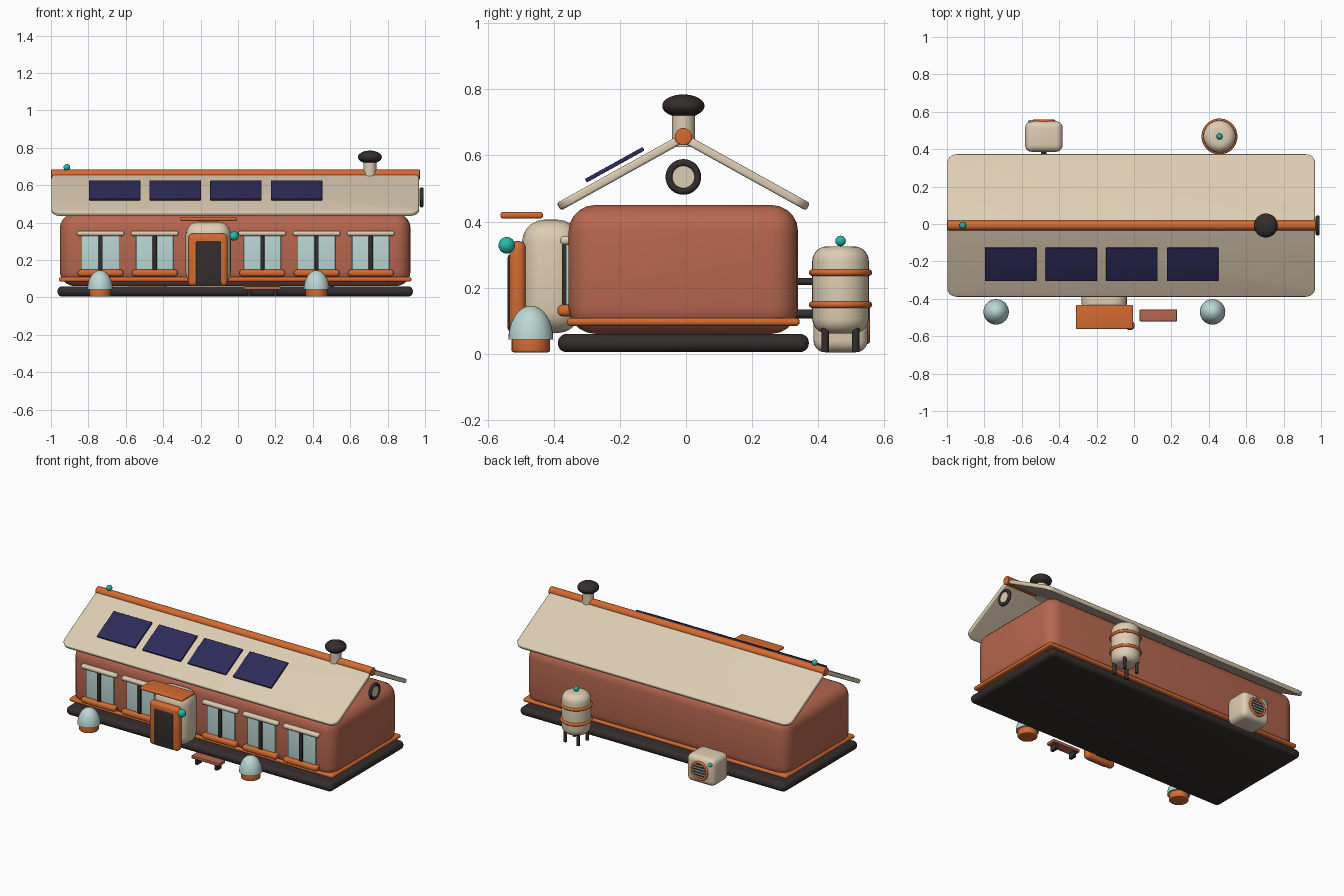
import bpy, bmesh
from math import radians, pi, cos, sin
from mathutils import Matrix, Vector

if "Cube" in bpy.data.objects:
    bpy.data.objects.remove(bpy.data.objects["Cube"], do_unlink=True)


def material(name, rgb):
    m = bpy.data.materials.new(name)
    m.use_nodes = True
    m.diffuse_color = (*rgb, 1)
    m.node_tree.nodes["Principled BSDF"].inputs["Base Color"].default_value = (*rgb, 1)
    return m


CREAM = material("cream", (0.73, 0.61, 0.45))
BRICK = material("brick", (0.47, 0.135, 0.078))
ORANGE = material("orange", (0.66, 0.145, 0.03))
DARK = material("charcoal", (0.035, 0.026, 0.026))
NAVY = material("navy", (0.027, 0.025, 0.1))
GLASS = material("pale_glass", (0.5, 0.68, 0.66))
TEAL = material("teal", (0.02, 0.48, 0.4))
TURN = {"x": Matrix.Rotation(pi / 2, 4, "Y"), "y": Matrix.Rotation(pi / 2, 4, "X"), "z": Matrix()}


def finish(name, bm, mat, pos, rot=Matrix()):
    bmesh.ops.recalc_face_normals(bm, faces=bm.faces)
    mesh = bpy.data.meshes.new(name)
    bm.to_mesh(mesh)
    bm.free()
    mesh.materials.append(mat)
    ob = bpy.data.objects.new(name, mesh)
    ob.matrix_world = Matrix.Translation(Vector(pos)) @ rot
    bpy.context.collection.objects.link(ob)
    bpy.ops.object.select_all(action="DESELECT")
    ob.select_set(True)
    bpy.context.view_layer.objects.active = ob
    bpy.ops.object.shade_smooth_by_angle(angle=radians(40))
    return ob


def box(name, pos, size, mat, bevel=0.0, corner=0.0, tilt=0.0):
    """Box with optional rounded plan corners and rounded edges."""
    bm = bmesh.new()
    bmesh.ops.create_cube(bm, size=1, matrix=Matrix.Diagonal((*size, 1)))
    if corner:
        upright = [e for e in bm.edges if abs(e.verts[0].co.z - e.verts[1].co.z) > 1e-4]
        bmesh.ops.bevel(bm, geom=upright, offset=corner, segments=6, profile=0.5, affect="EDGES")
    if bevel:
        sharp = [e for e in bm.edges if e.calc_face_angle(0) > 0.8]
        bmesh.ops.bevel(bm, geom=sharp, offset=bevel, segments=5, profile=0.5, affect="EDGES")
    return finish(name, bm, mat, pos, Matrix.Rotation(tilt, 4, "X"))


def span(name, xs, ys, zs, mat, bevel=0.0):
    """Box given by its extent on each axis."""
    ext = (xs, ys, zs)
    return box(name, [(a + b) / 2 for a, b in ext], [b - a for a, b in ext], mat, bevel)


def rod(name, pos, radius, length, mat, axis="z", bevel=0.0):
    bm = bmesh.new()
    bmesh.ops.create_cone(bm, cap_ends=True, segments=32, radius1=radius, radius2=radius, depth=length)
    if bevel:
        rims = [e for e in bm.edges if e.calc_face_angle(0) > 1]
        bmesh.ops.bevel(bm, geom=rims, offset=bevel, segments=5, profile=0.5, affect="EDGES")
    return finish(name, bm, mat, pos, TURN[axis])


def ball(name, pos, radii, mat, dome=False):
    bm = bmesh.new()
    bmesh.ops.create_uvsphere(bm, u_segments=32, v_segments=16, radius=1)
    if dome:
        bmesh.ops.bisect_plane(bm, geom=bm.verts[:] + bm.edges[:] + bm.faces[:], dist=1e-4,
                               plane_co=(0, 0, 0), plane_no=(0, 0, -1), clear_outer=True)
        bmesh.ops.holes_fill(bm, edges=[e for e in bm.edges if e.is_boundary])
    bmesh.ops.scale(bm, vec=radii, verts=bm.verts)
    return finish(name, bm, mat, pos)


def ring(name, pos, major, minor, mat, axis="z"):
    bm = bmesh.new()
    n, k = 36, 10
    grid = [[bm.verts.new(((major + minor * cos(2 * pi * j / k)) * cos(2 * pi * i / n),
                           (major + minor * cos(2 * pi * j / k)) * sin(2 * pi * i / n),
                           minor * sin(2 * pi * j / k))) for j in range(k)] for i in range(n)]
    for i in range(n):
        for j in range(k):
            a, b = grid[i], grid[(i + 1) % n]
            bm.faces.new((a[j], b[j], b[(j + 1) % k], a[(j + 1) % k]))
    return finish(name, bm, mat, pos, TURN[axis])


CX, CY = -0.015, -0.008
SLOPE = radians(29)

# House shell: base slab, walls, trim
box("base_slab", (CX, CY, 0.032), (1.9, 0.76, 0.055), DARK, 0.026)
box("walls", (CX, CY, 0.255), (1.875, 0.695, 0.39), BRICK, 0.08)
box("wall_trim", (CX, CY, 0.096), (1.885, 0.705, 0.024), ORANGE, 0.011)

# Roof: two slopes and a ridge pole
for side, label in ((-1, "front"), (1, "back")):
    box(label + "_roof", (CX, CY + side * 0.187, 0.55), (1.965, 0.436, 0.026), CREAM,
        0.008, 0.05, -side * SLOPE)
rod("ridge_pole", (CX + 0.002, CY, 0.657), 0.026, 1.972, ORANGE, "x", 0.004)
ball("ridge_light", (-0.915, CY, 0.695), [0.018] * 3, TEAL)

# Solar panels on the front slope
for i in range(4):
    box(f"solar_panel_{i + 1}", (-0.66 + i * 0.3245, -0.216, 0.572), (0.275, 0.2, 0.012),
        NAVY, 0.003, 0, SLOPE)

# Chimney
rod("chimney", (0.705, CY, 0.68), 0.035, 0.11, CREAM)
ball("chimney_cap", (0.705, CY, 0.75), (0.064, 0.064, 0.035), DARK)

# Round gable window
ring("gable_window_frame", (0.982, CY, 0.535), 0.0425, 0.0115, DARK, "x")
rod("gable_window_pane", (0.982, CY, 0.535), 0.036, 0.014, CREAM, "x")

# Front windows
for i, x in enumerate((-0.735, -0.445, 0.13, 0.42, 0.71)):
    span(f"window_glass_{i + 1}", (x - 0.1, x + 0.1), (-0.364, -0.345), (0.14, 0.335), GLASS, 0.004)
    span(f"window_mullion_{i + 1}", (x - 0.011, x + 0.011), (-0.376, -0.35), (0.14, 0.33), DARK, 0.004)
    span(f"window_hood_{i + 1}", (x - 0.127, x + 0.127), (-0.381, -0.34), (0.329, 0.356), CREAM, 0.012)
    span(f"window_sill_{i + 1}", (x - 0.122, x + 0.122), (-0.389, -0.335), (0.113, 0.148), ORANGE, 0.014)

# Entrance porch
span("porch", (-0.28, -0.038), (-0.497, -0.32), (0.062, 0.406), CREAM, 0.07)
span("door_frame", (-0.267, -0.055), (-0.535, -0.485), (0.06, 0.341), ORANGE, 0.022)
span("door", (-0.226, -0.089), (-0.54, -0.52), (0.068, 0.3), DARK, 0.008)
span("door_canopy", (-0.31, -0.005), (-0.562, -0.433), (0.409, 0.429), ORANGE, 0.008)
ball("porch_light", (-0.021, -0.543, 0.328), [0.025] * 3, TEAL)

# Garden lamps
for x, label in ((-0.737, "right"), (0.42, "left")):
    rod(label + "_lamp_base", (x, -0.47, 0.025), 0.058, 0.042, ORANGE, "z", 0.006)
    ball(label + "_lamp_dome", (x, -0.47, 0.043), (0.068, 0.068, 0.102), GLASS, True)

# Bench
span("bench_seat", (0.03, 0.23), (-0.52, -0.457), (0.04, 0.06), BRICK, 0.004)
for x, label in ((0.06, "right"), (0.2, "left")):
    span(label + "_bench_leg", (x - 0.01, x + 0.01), (-0.512, -0.465), (0.004, 0.042), DARK, 0.003)

# Water tank
TX, TY = 0.457, 0.468
rod("water_tank", (TX, TY, 0.193), 0.086, 0.264, CREAM, "z", 0.045)
for z, label in ((0.148, "lower"), (0.245, "upper")):
    ring(label + "_tank_band", (TX, TY, z), 0.086, 0.01, ORANGE)
ball("tank_light", (TX, TY, 0.341), [0.016] * 3, TEAL)
for i, (dx, dy) in enumerate(((-1, -1), (1, -1), (-1, 1), (1, 1))):
    rod(f"tank_leg_{i + 1}", (TX + dx * 0.046, TY + dy * 0.046, 0.045), 0.011, 0.08, DARK)
rod("tank_pipe", (TX, 0.36, 0.218), 0.011, 0.08, DARK, "y")

# Air unit with round grille
AX, AZ = -0.482, 0.092
span("air_unit", (AX - 0.1, AX + 0.1), (0.386, 0.55), (0.004, 0.18), CREAM, 0.035)
ring("fan_ring", (AX, 0.549, AZ), 0.054, 0.009, ORANGE, "y")
rod("fan_grille", (AX, 0.549, AZ), 0.05, 0.008, DARK, "y")
for i in range(-2, 3):
    half = (0.047 ** 2 - (i * 0.018) ** 2) ** 0.5
    span(f"fan_slat_{i + 3}", (AX - half, AX + half), (0.55, 0.557),
         (AZ + i * 0.018 - 0.003, AZ + i * 0.018 + 0.003), GLASS)
ball("air_unit_light", (AX - 0.073, 0.543, 0.148), [0.013] * 3, TEAL)
rod("air_unit_pipe", (AX, 0.36, 0.12), 0.014, 0.09, DARK, "y")
